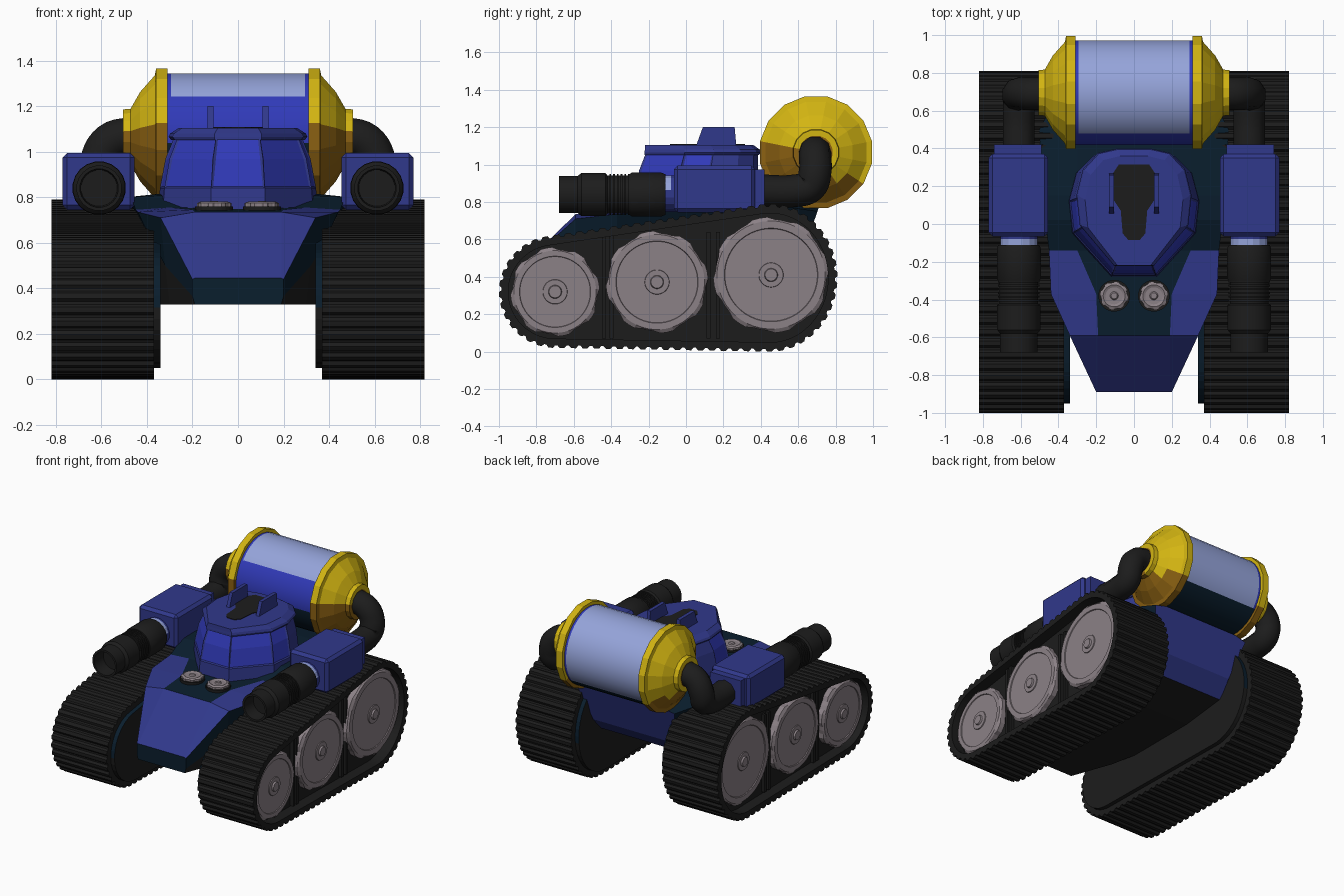
import bpy, bmesh, math
from mathutils import Vector

if "Cube" in bpy.data.objects:
    bpy.data.objects.remove(bpy.data.objects["Cube"])


def material(name, *rgb):
    m = bpy.data.materials.new(name)
    m.use_nodes = True
    m.diffuse_color = (*rgb, 1)
    m.node_tree.nodes["Principled BSDF"].inputs["Base Color"].default_value = (*rgb, 1)
    return m


BLUE = material("hull blue", .030, .040, .26)
GLASS = material("bright blue", .030, .042, .48)
PALE = material("pale blue", .30, .37, .70)
TEAL = material("dark teal", .003, .013, .027)
BLACK = material("rubber black", .012, .012, .012)
GREY = material("wheel grey", .26, .22, .24)
YELLOW = material("yellow", .65, .46, .006)
BROWN = material("brown", .26, .12, .006)


def finish(bm, name, mats, mirror=False, smooth=False, bevel=0):
    me = bpy.data.meshes.new(name)
    bm.to_mesh(me)
    bm.free()
    ob = bpy.data.objects.new(name, me)
    bpy.context.collection.objects.link(ob)
    for m in mats:
        me.materials.append(m)
    if smooth:
        bpy.ops.object.select_all(action='DESELECT')
        ob.select_set(True)
        bpy.context.view_layer.objects.active = ob
        bpy.ops.object.shade_smooth_by_angle(angle=math.radians(35))
    if bevel:
        b = ob.modifiers.new("bevel", 'BEVEL')
        b.width, b.segments = bevel, 1
    if mirror:
        ob.modifiers.new("mirror", 'MIRROR')
    return ob


def loft_mesh(rings, loop=False):
    """Skin a list of equal rings of points; loop joins the last to the first."""
    bm = bmesh.new()
    vs = [[bm.verts.new(p) for p in r] for r in rings]
    n = len(vs[0])
    for a, b in zip(vs, vs[1:] + (vs[:1] if loop else [])):
        for k in range(n):
            bm.faces.new((a[k], a[(k + 1) % n], b[(k + 1) % n], b[k]))
    if not loop:
        bm.faces.new(vs[0])
        bm.faces.new(vs[-1])
    bmesh.ops.recalc_face_normals(bm, faces=bm.faces)
    return bm


def loft(name, rings, mats, rule=None, loop=False, **kw):
    bm = loft_mesh(rings, loop)
    if rule:
        for f in bm.faces:
            f.material_index = rule(f.calc_center_median(), f.normal)
    return finish(bm, name, mats, **kw)


def lathe(name, axis, centre, profile, n, mats, rule=None, tab=0, **kw):
    """Profile is (distance along the axis, radius); tab makes notched first rings."""
    c, rings = Vector(centre), []
    for i, (h, r) in enumerate(profile):
        ring = []
        for k in range(n):
            a = math.tau * (k + .5) / n
            rr = r + (tab if i < 2 and k % 6 < 3 else 0)
            u, v = rr * math.cos(a), rr * math.sin(a)
            ring.append(c + Vector({'x': (h, u, v), 'y': (u, h, v), 'z': (u, v, h)}[axis]))
        rings.append(ring)
    return loft(name, rings, mats, rule, **kw)


def box(name, x, y, z, mats, **kw):
    return loft(name, [[(x[i], y[j], z[k]) for j, k in ((0, 0), (1, 0), (1, 1), (0, 1))]
                       for i in (0, 1)], mats, **kw)


# Tracks
def track_outline(inset, count):
    pts = []
    for cy, cz, ry, rz, a0, a1 in ((-.70, .32, .30, .30, 98, 268), (.45, .395, .36, .395, -90, 98)):
        for i in range(41):
            a = math.radians(a0 + (a1 - a0) * i / 40)
            pts.append(Vector((cy + (ry - inset) * math.cos(a), cz + (rz - inset) * math.sin(a))))
    seg = [(p, q, (q - p).length) for p, q in zip(pts, pts[1:] + pts[:1])]
    total, out, i, run = sum(s[2] for s in seg), [], 0, 0
    for k in range(count):
        d = total * k / count
        while run + seg[i][2] < d:
            run += seg[i][2]
            i += 1
        p, q, l = seg[i]
        out.append(p.lerp(q, (d - run) / l))
    return out


N = 360
edge = track_outline(0, N)
inward = [(edge[(k + 1) % N] - edge[k - 1]).orthogonal().normalized() for k in range(N)]
tread = [p + d * (0 if k % 5 < 3 else .014) for k, (p, d) in enumerate(zip(edge, inward))]
rim = [p + d * .05 for p, d in zip(edge, inward)]
loft("track_belts", [[(x, p.x, p.y) for p in o] for o, x in
                     ((tread, .37), (tread, .82), (rim, .82), (rim, .37))], [BLACK],
     loop=True, mirror=True)
loft("track_cores", [[(x, p.x, p.y) for p in track_outline(.045, 80)] for x in (.39, .74)],
     [BLACK], mirror=True)
loft("track_inner_plates", [[(x, p.x, p.y) for p in track_outline(.05, 80)] for x in (.34, .39)],
     [BLACK, TEAL], lambda c, n: int(c.z > .34 and abs(n.x) < .5), mirror=True)
for i, y in enumerate((-.45, -.41, .11, .16)):
    box(f"track_strut_{i + 1}", (.73, .765), (y, y + .022), (.07, .64), [BLACK], mirror=True)

# Road wheels
for label, y, z, r in (("front", -.70, .32, .227), ("middle", -.155, .372, .262), ("rear", .455, .41, .298)):
    lathe(label + "_wheels", 'x', (0, y, z),
          [(.70, r), (.778, r), (.79, r * .97), (.79, r * .84), (.784, r * .83), (.784, .066),
           (.79, .064), (.79, .036), (.802, .032), (.802, .004)], 48, [GREY], tab=.012, mirror=True)

# Hull, each section running from the deck to the keel
sections = [
    (-.89, (.19, .445), (.20, .44), (.20, .365), (.19, .33)),
    (-.59, (.19, .735), (.34, .71), (.32, .50), (.30, .33)),
    (-.37, (.20, .745), (.44, .735), (.38, .60), (.345, .33)),
    (-.14, (.30, .755), (.45, .745), (.38, .62), (.345, .33)),
    (.02, (.30, .81), (.47, .80), (.38, .62), (.345, .33)),
    (.15, (.30, .82), (.49, .80), (.38, .62), (.345, .33)),
    (.50, (.30, .80), (.50, .78), (.38, .60), (.345, .37)),
    (.71, (.30, .77), (.40, .75), (.36, .62), (.33, .48))]
rings = []
for y, *half in sections:
    lean = .35 if y > .7 else 0
    rings.append([(s * x, y - lean * (.77 - z), z) for s, pts in ((1, half), (-1, half[::-1])) for x, z in pts])


def hull_colour(c, n):
    if n.y > .7:
        return 0
    if n.z > .35:
        deck = abs(c.x) < .05 and -.58 < c.y
        return 1 if deck or c.y > -.2 else 0
    return 2 if c.z < .5 and c.y > -.85 else 1


loft("hull", rings, [BLUE, TEAL, BLACK], hull_colour)

# Headlights
lathe("headlight_rims", 'z', (.105, -.38, .735), [(0, .084), (.025, .084), (.025, .004)],
      24, [BLACK], mirror=True)
lathe("headlight_lenses", 'z', (.105, -.38, .75), [(0, .070), (.024, .070), (.032, .058), (.026, .045),
      (.026, .022), (.034, .016), (.034, .003)], 48, [GREY], tab=.006, mirror=True)

# Cockpit with framed windows; the rear wall stays upright
half = [(.12, -.28), (.33, -.05), (.35, .12), (.31, .27), (.22, .36), (.10, .385)]
plan = half + [(-x, y) for x, y in half[::-1]]


def plan_ring(scale, z, back=.385):
    return [(x * scale, back + (y - .385) * (1 + scale) / 2, z) for x, y in plan]


bm = loft_mesh([plan_ring(s, z) for s, z in ((1, .73), (.98, .84), (.91, .97), (.80, 1.065))])
bm.faces.ensure_lookup_table()
n = len(plan)
for col in (0, 1, n - 1, n - 2, n - 3):
    pane = [f for f in bm.faces if f.index in (n + col, 2 * n + col)]
    bmesh.ops.inset_region(bm, faces=pane, thickness=.012, depth=-.006)
    for f in pane:
        f.material_index = 1
finish(bm, "cockpit", [BLUE, GLASS])
loft("cockpit_roof", [plan_ring(s, z, b) for s, z, b in
                      ((.84, 1.052, .39), (.87, 1.065, .40), (.85, 1.08, .395), (.74, 1.105, .36))], [BLUE])
hatch = [(.03, -.085), (.06, -.05), (.07, .07), (.11, .13), (.11, .27), (.08, .315)]
loft("roof_hatch", [[(x, y, z) for x, y in hatch + [(-x, y) for x, y in hatch[::-1]]]
                    for z in (1.10, 1.109)], [BLACK])
fin = [(.05, 1.09), (.27, 1.09), (.26, 1.20), (.09, 1.20)]
loft("roof_fins", [[(x, y, z) for y, z in fin] for x in (.107, .133)], [BLUE], mirror=True)

# Rear tank
TY, TZ = .695, 1.066


def tank_colour(c, n):
    a = math.degrees(math.atan2(c.z - TZ, c.y - TY)) % 360
    if (a < 137 or a > 325) and abs(c.x) < .29:
        return 0
    return 2 if 185 < a < 325 else 1


lathe("tank_body", 'x', (0, TY, TZ), [(-.32, .278), (-.295, .278), (.295, .278), (.32, .278)], 32,
      [PALE, GLASS, TEAL], tank_colour, smooth=True)
lathe("tank_caps", 'x', (0, TY, TZ), [(.31, .27), (.31, .305), (.36, .305), (.365, .275), (.43, .20),
      (.472, .125), (.505, .122), (.505, .09)], 16, [YELLOW, BROWN],
      lambda c, n: int(c.z < .95 or (c.z < 1.10 and c.y < TY)), mirror=True)

# Pipes from tank to weapon pods
for label, s in (("left", 1), ("right", -1)):
    cu = bpy.data.curves.new(label + "_pipe", 'CURVE')
    cu.dimensions = '3D'
    cu.bevel_depth, cu.bevel_resolution, cu.resolution_u = .087, 3, 5
    path = [(.47, .69, 1.07), (.56, .69, 1.045), (.61, .69, .96), (.61, .665, .885),
            (.61, .58, .86), (.61, .40, .86)]
    sp = cu.splines.new('BEZIER')
    sp.bezier_points.add(len(path) - 1)
    for bp, (x, y, z) in zip(sp.bezier_points, path):
        bp.co = (s * x, y, z)
        bp.handle_left_type = bp.handle_right_type = 'AUTO'
    cu.materials.append(BLACK)
    bpy.context.collection.objects.link(bpy.data.objects.new(label + "_pipe", cu))

# Weapon pods and barrels
box("weapon_pods", (.455, .77), (-.065, .37), (.745, .995), [BLUE], bevel=.02, mirror=True)
box("pod_backs", (.49, .74), (.36, .42), (.765, .975), [BLUE], mirror=True)
lathe("barrel_collars", 'y', (.61, 0, .845), [(-.12, .10), (-.08, .10), (-.05, .10)], 16, [BLUE, PALE],
      lambda c, n: int(c.z > .87 and c.y < -.08), mirror=True)
ribs = [(-.30 - .02 * i - d, r) for i in range(6) for d, r in ((0, .112), (.01, .112), (.01, .103), (.02, .103))]
lathe("barrels", 'y', (.61, 0, .84), [(-.11, .09), (-.11, .11), (-.13, .118), (-.29, .118)] + ribs +
      [(-.43, .116), (-.56, .116), (-.58, .10), (-.68, .10), (-.68, .085), (-.58, .08), (-.58, .005)],
      20, [BLACK], smooth=True, mirror=True)
